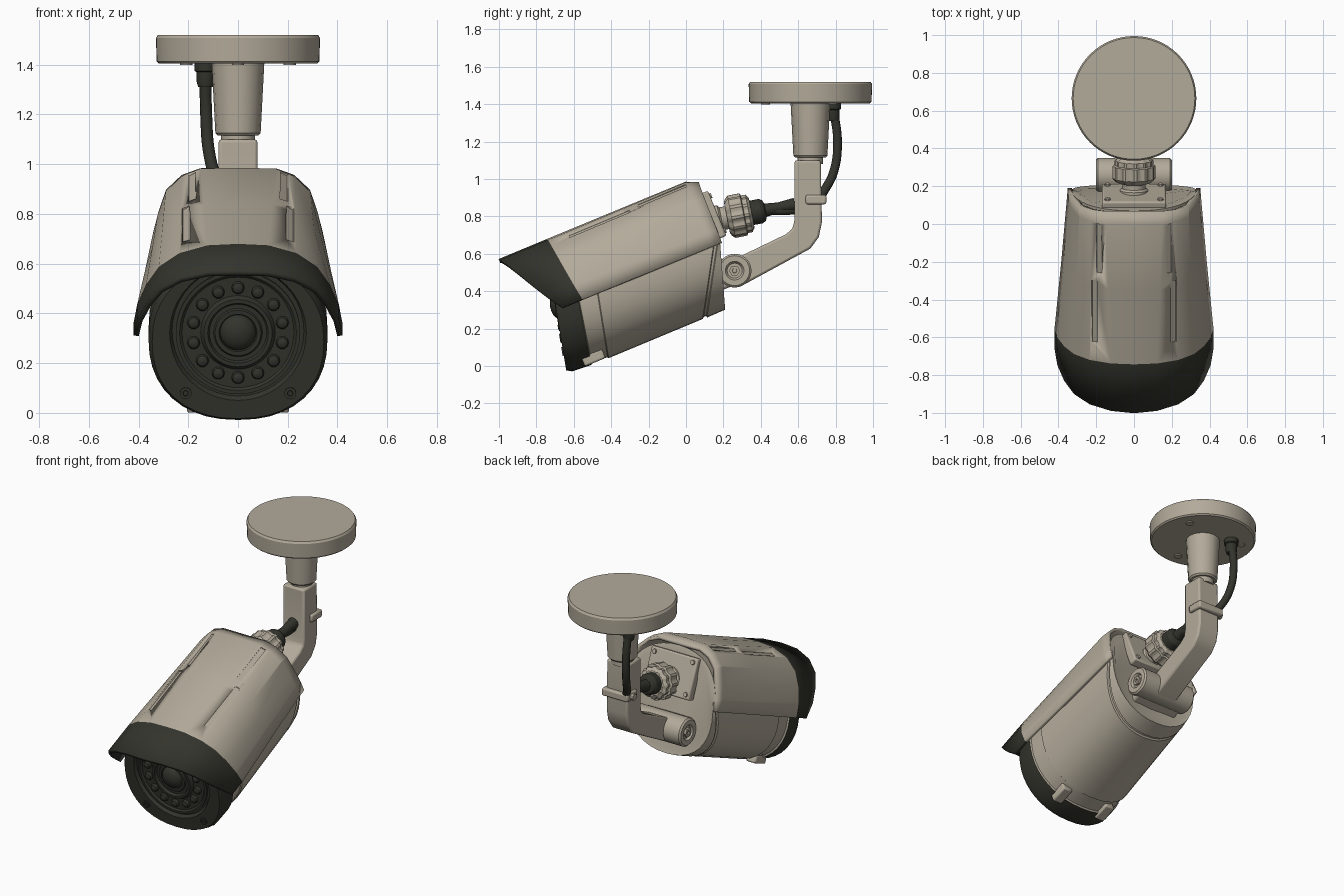
import bpy, bmesh, math
from mathutils import Matrix, Vector

if "Cube" in bpy.data.objects:
    bpy.data.objects.remove(bpy.data.objects["Cube"])


def material(name, rgb):
    m = bpy.data.materials.new(name)
    m.use_nodes = True
    m.diffuse_color = (*rgb, 1)
    m.node_tree.nodes["Principled BSDF"].inputs["Base Color"].default_value = (*rgb, 1)
    return m


BEIGE = material("warm beige", (0.45, 0.405, 0.325))
DARK = material("charcoal", (0.034, 0.034, 0.026))
# Tilted body frame: x across, y backwards along the barrel, z up from it
BODY = Matrix.Rotation(math.radians(22.6), 4, "X")
FLAT = Matrix.Identity(4)


def finish(name, bm, mats, matrix=FLAT, bevel=0, angle=32):
    bmesh.ops.recalc_face_normals(bm, faces=bm.faces)
    me = bpy.data.meshes.new(name)
    bm.to_mesh(me)
    bm.free()
    ob = bpy.data.objects.new(name, me)
    bpy.context.collection.objects.link(ob)
    for m in mats:
        me.materials.append(m)
    ob.matrix_world = matrix
    bpy.ops.object.select_all(action="DESELECT")
    ob.select_set(True)
    bpy.context.view_layer.objects.active = ob
    bpy.ops.object.shade_smooth_by_angle(angle=math.radians(angle))
    if bevel:
        mod = ob.modifiers.new("bevel", "BEVEL")
        mod.width, mod.segments, mod.limit_method = bevel, 2, "ANGLE"
    return ob


def loft(name, rings, mats, matrix=FLAT, closed=True, dark_from=None, **kw):
    """Skin a list of point rings; bands from dark_from on use the second material."""
    bm = bmesh.new()
    vs = [[bm.verts.new(p) for p in r] for r in rings]
    n = len(rings[0])
    for i, (a, b) in enumerate(zip(vs, vs[1:])):
        for k in range(n if closed else n - 1):
            f = bm.faces.new((a[k], a[(k + 1) % n], b[(k + 1) % n], b[k]))
            f.material_index = int(dark_from is not None and i >= dark_from)
    if closed:
        bm.faces.new(vs[0])
        bm.faces.new(vs[-1]).material_index = int(dark_from is not None)
    return finish(name, bm, mats, matrix, **kw)


def lathe(name, profile, mat, matrix=FLAT, n=32, rib=0, **kw):
    """Turn (radius, height) pairs about local z, optionally ribbed."""
    rings = []
    for r, h in profile:
        ring = []
        for k in range(n):
            q, a = r * (1 - rib * (k // 2 % 2)), 2 * math.pi * k / n
            ring.append((q * math.cos(a), q * math.sin(a), h))
        rings.append(ring)
    return loft(name, rings, [mat], matrix, **kw)


def along(origin, direction):
    return Matrix.Translation(origin) @ Vector(direction).to_track_quat("Z", "Y").to_matrix().to_4x4()


def box(name, lo, hi, mat, matrix=FLAT, bevel=0.01):
    bm = bmesh.new()
    bmesh.ops.create_cube(bm, size=1)
    for v in bm.verts:
        v.co = [(a + b) / 2 + c * (b - a) for a, b, c in zip(lo, hi, v.co)]
    return finish(name, bm, [mat], matrix, bevel)


def tube(name, pts, radius, mat):
    cu = bpy.data.curves.new(name, "CURVE")
    cu.dimensions, cu.bevel_depth, cu.bevel_resolution, cu.use_fill_caps = "3D", radius, 3, True
    sp = cu.splines.new("BEZIER")
    sp.bezier_points.add(len(pts) - 1)
    for bp, p in zip(sp.bezier_points, pts):
        bp.co, bp.handle_left_type, bp.handle_right_type = p, "AUTO", "AUTO"
    cu.materials.append(mat)
    ob = bpy.data.objects.new(name, cu)
    bpy.context.collection.objects.link(ob)


# Barrel housing: slanted rounded sections from the rear to the recessed front
def section(s, slope, ax=0.36, bv=0.33, mid=0.53, power=2.25, n=40):
    ring = []
    for k in range(n):
        a = 2 * math.pi * k / n
        c, d = math.cos(a), math.sin(a)
        x = ax * math.copysign(abs(c) ** (2 / power), c)
        v = mid + bv * math.copysign(abs(d) ** (2 / power), d)
        ring.append((x, min(s + slope * (v - 0.2), 0.435), v))
    return ring


loft("barrel_housing", [
    section(0.30, 0.33, 0.30, 0.30), section(0.31, 0.33, 0.325, 0.332),
    section(0.205, 0.6, 0.335, 0.334), section(0.20, 0.6, 0.325, 0.324),
    section(0.185, 0.6, 0.325, 0.324), section(0.18, 0.6, 0.335, 0.332),
    section(-0.365, 0.24, 0.357, 0.332), section(-0.37, 0.24, 0.35, 0.325),
    section(-0.46, 0.2, 0.35, 0.32), section(-0.465, 0.2, 0.36, 0.33),
    section(-0.575, 0.235, 0.36, 0.322), section(-0.606, 0.235, 0.345, 0.305),
    section(-0.606, 0.235, 0.275, 0.268, 0.565, 2), section(-0.586, 0.235, 0.265, 0.258, 0.565, 2),
], [BEIGE, DARK], BODY, dark_from=9)

# Sunshield: half section mirrored, swept forward into a curved brim
REAR = [(0, .90), (.15, .897), (.22, .865), (.28, .80), (.31, .70), (.33, .61), (.34, .535)]
FRONT = [(0, .902), (.12, .895), (.23, .86), (.31, .80), (.36, .72), (.395, .63), (.41, .54)]


def shield_ring(t, s_mid, s_side, drop=0):
    half = []
    for i, (r, f) in enumerate(zip(REAR, FRONT)):
        x, v = Vector(r).lerp(Vector(f), t)
        half.append((x, s_mid + (s_side - s_mid) * (i / 6) ** 1.7, v - drop * (1 - i / 6)))
    return [(-x, s, v) for x, s, v in half[:0:-1]] + half


shield = loft("sunshield", [
    shield_ring(0, .437, .43, .03), shield_ring(.06, .374, .374), shield_ring(.5, 0, 0),
    shield_ring(1, -.425, -.375), shield_ring(1, -.705, -.49),
], [BEIGE, DARK], BODY, closed=False, dark_from=3, angle=25)
mod = shield.modifiers.new("thickness", "SOLIDIFY")
mod.thickness, mod.offset = 0.022, 0
bpy.ops.object.modifier_apply(modifier=mod.name)

# Grooves pressed into the shield
for side in (-1, 1):
    for label, x, s0, s1, v in (("front", .212, -.31, .04, .885), ("rear", .188, .09, .37, .895)):
        frame = BODY @ Matrix.Translation((side * x, 0, v)) @ Matrix.Rotation(side * .5, 4, "Y")
        cut = box("groove_cutter", (-.016, s0, -.011), (.016, s1, .04), BEIGE, frame, 0)
        cut.hide_render = True
        bo = shield.modifiers.new("groove", "BOOLEAN")
        bo.object, bo.solver = cut, "EXACT"
        bpy.context.view_layer.objects.active = shield
        bpy.ops.object.modifier_apply(modifier=bo.name)
        bpy.data.objects.remove(cut)

# Lens, light ring and screws on the recessed face
FACE = Matrix.Translation((0, -0.678, 0.324)) @ Matrix.Rotation(math.radians(99.4), 4, "X")
lathe("lens_surround", [(.25, -.012), (.25, .012), (.235, .012), (.225, .002), (.15, .002), (.137, .022),
                        (.122, .022), (.115, .006), (.098, .006), (.092, .016), (.076, .016), (.072, .004)],
      DARK, FACE, 48)
dome = [(.072 * math.cos(a), .004 + .045 * math.sin(a)) for a in (0, .3, .6, .9, 1.2, 1.5)]
lathe("lens_dome", dome, DARK, FACE)
bulb = [(.026, 0), (.026, .01), (.021, .02), (.01, .026)]
for k in range(14):
    a = math.pi / 2 + 2 * math.pi * k / 14
    lathe("light_bulb", bulb, DARK, FACE @ Matrix.Translation((.183 * math.cos(a), .183 * math.sin(a), 0)), 10)
for side in (-1, 1):
    lathe("face_screw", [(.024, 0), (.024, .026), (.012, .026), (.01, .02)], DARK,
          FACE @ Matrix.Translation((side * .21, -.245, 0)), 12)
    box("front_foot", (side * .17 - .035, -.50, .205), (side * .17 + .035, -.38, .26), BEIGE, BODY)

# Rear plate, screws and hinge
box("rear_plate", (-.17, .41, .56), (.17, .468, .82), BEIGE, BODY)
for x in (-.14, .14):
    for v in (.59, .79):
        lathe("plate_screw", [(.016, 0), (.014, .012)], BEIGE, BODY @ along((x, .465, v), (0, 1, 0)), 10)
box("hinge_block", (-.17, .31, .30), (.17, .43, .455), BEIGE, BODY, .015)
lathe("hinge_barrel", [(.04, -.185), (.05, -.2), (.08, -.2), (.09, -.19), (.09, .19), (.08, .2), (.05, .2),
                       (.04, .185)], BEIGE, along((0, .26, .51), (1, 0, 0)))
for side in (-1, 1):
    lathe("hinge_bolt", [(.03, 0), (.03, .2), (.014, .2), (.012, .192)], BEIGE,
          along((0, .26, .51), (side, 0, 0)), 6)

# Bent arm
outline = [(.58, 1.10), (.72, 1.10), (.727, .77), (.71, .69), (.665, .628), (.30, .43), (.24, .50), (.28, .582),
           (.535, .705), (.57, .735), (.58, .78)]
loft("arm", [[(x, y, z) for y, z in outline] for x in (-.078, .078)], [BEIGE], bevel=.012)
box("arm_clip", (-.095, .64, .865), (.095, .75, .915), BEIGE)
lathe("clip_screw", [(.022, 0), (.022, .025)], BEIGE, along((-.09, .70, .89), (-1, 0, 0)), 10)

# Ceiling mount
HUB = Matrix.Translation((0, .665, 0))
lathe("neck", [(.068, 1.08), (.068, 1.125)], BEIGE, HUB)
lathe("post", [(.082, 1.115), (.091, 1.125), (.106, 1.41)], BEIGE, HUB, 16)
lathe("ceiling_disc", [(.318, 1.405), (.327, 1.413), (.33, 1.507), (.322, 1.52)], BEIGE, HUB, 64)
for k in range(3):
    a = math.pi / 6 + 2 * math.pi * k / 3
    lathe("disc_screw", [(.025, 1.398), (.025, 1.41)], BEIGE,
          HUB @ Matrix.Translation((.24 * math.cos(a), .24 * math.sin(a), 0)), 12)

# Cable, gland and connector
tube("cable", [(-.13, .785, 1.39), (-.128, .81, 1.2), (-.115, .79, 1.04), (-.085, .74, .94), (-.03, .68, .86),
               (0, .58, .835), (0, .42, .832)], .024, DARK)
lathe("cable_gland", [(.03, 1.31), (.036, 1.33), (.036, 1.37), (.045, 1.375), (.045, 1.41)], DARK,
      Matrix.Translation((-.13, .785, 0)), 12)
PLUG = along((0, .16, .782), (0, .98, .19))
lathe("plug_collar", [(.075, -.03), (.075, .02), (.062, .03), (.062, .08)], BEIGE, PLUG)
lathe("plug_nut", [(.085, .06), (.102, .07), (.115, .085), (.115, .15), (.102, .155), (.102, .18), (.08, .195)],
      BEIGE, PLUG, 48, .08)
lathe("plug_boot", [(.066, .18), (.066, .245), (.055, .262), (.036, .27), (.028, .34), (.036, .43)], DARK, PLUG)
